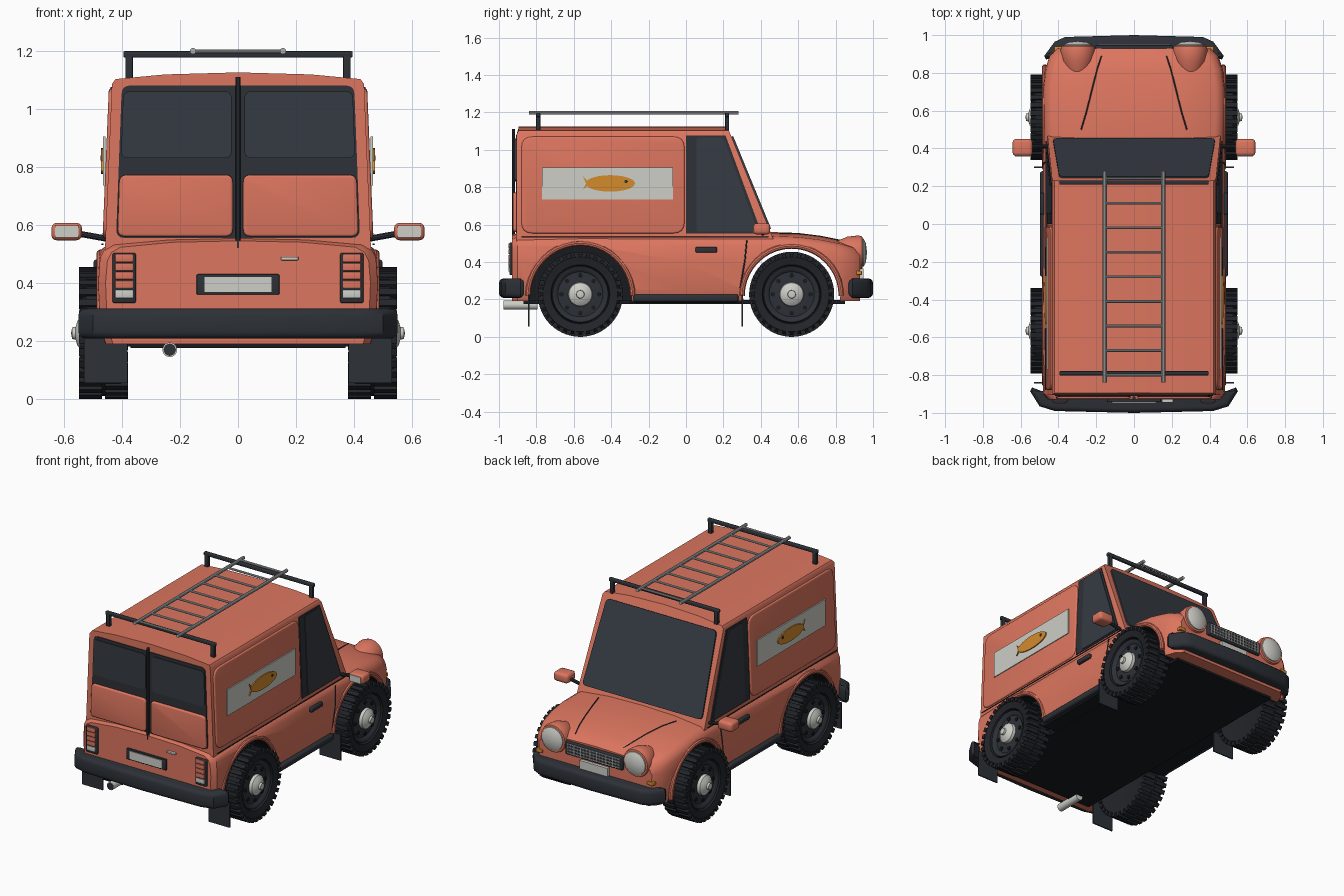
import bpy, bmesh, math
from mathutils import Vector, Matrix

if "Cube" in bpy.data.objects:
    bpy.data.objects.remove(bpy.data.objects["Cube"])


def material(name, *rgb):
    m = bpy.data.materials.new(name)
    m.use_nodes = True
    m.diffuse_color = (*rgb, 1)
    m.node_tree.nodes["Principled BSDF"].inputs["Base Color"].default_value = (*rgb, 1)
    return m


PAINT = material("coral paint", .72, .18, .115)
GLASS = material("smoked glass", .036, .044, .056)
TRIM = material("dark trim", .026, .031, .039)
RUBBER = material("tyre rubber", .016, .018, .023)
FLOOR = material("underside black", .009, .010, .013)
WHITE = material("off white", .62, .62, .58)
STEEL = material("ladder steel", .42, .43, .42)
GOLD = material("gold", .66, .26, .025)


def finish(name, bm, mat):
    bmesh.ops.recalc_face_normals(bm, faces=bm.faces)
    me = bpy.data.meshes.new(name)
    bm.to_mesh(me)
    bm.free()
    me.materials.append(mat)
    ob = bpy.data.objects.new(name, me)
    bpy.context.collection.objects.link(ob)
    return ob


def box(name, loc, size, mat, bevel=0.0):
    bm = bmesh.new()
    bmesh.ops.create_cube(bm, size=1, matrix=Matrix.Translation(loc) @ Matrix.Diagonal((*size, 1)))
    if bevel:
        bmesh.ops.bevel(bm, geom=bm.edges[:], offset=bevel, segments=3, affect='EDGES', profile=.5)
    return finish(name, bm, mat)


def rounded(pts, r):
    """Replace each corner by a short curve."""
    pts, out = [Vector(p) for p in pts], []
    for i, p in enumerate(pts):
        a = p + (pts[i - 1] - p).normalized() * r
        b = p + (pts[(i + 1) % len(pts)] - p).normalized() * r
        out += [a * (1 - t) ** 2 + p * 2 * t * (1 - t) + b * t * t for t in (0, .25, .5, .75, 1)]
    return out


def plate(name, pts, out, mat, r=0.0, bevel=0.0, both=False):
    """Extrude an outline along a vector; bevel its edges on request."""
    pts = rounded(pts, r) if r else [Vector(p) for p in pts]
    bm = bmesh.new()
    base = bm.faces.new([bm.verts.new(p) for p in pts])
    top = bmesh.ops.extrude_face_region(bm, geom=[base], use_keep_orig=True)["geom"]
    bmesh.ops.translate(bm, vec=Vector(out), verts=[v for v in top if isinstance(v, bmesh.types.BMVert)])
    edges = {e for e in top if isinstance(e, bmesh.types.BMEdge)}
    if both:
        edges |= set(base.edges)
    if bevel:
        bmesh.ops.bevel(bm, geom=list(edges), offset=bevel, segments=3, affect='EDGES', profile=.5)
    return finish(name, bm, mat)


def lathe(name, profile, axis, loc, mat, steps=40):
    """Turn (radius, height) points around an axis."""
    bm = bmesh.new()
    rings = [[bm.verts.new((r * math.cos(k * math.tau / steps), r * math.sin(k * math.tau / steps), h))
              for k in range(steps)] for r, h in profile]
    for a, b in zip(rings, rings[1:]):
        for k in range(steps):
            n = (k + 1) % steps
            bm.faces.new((a[k], a[n], b[n], b[k]))
    bmesh.ops.remove_doubles(bm, verts=bm.verts, dist=1e-5)
    turn = Matrix.Rotation(math.pi / 2, 4, 'Y') if axis == 'x' else Matrix.Rotation(-math.pi / 2, 4, 'X')
    bm.transform(Matrix.Translation(loc) @ turn)
    return finish(name, bm, mat)


def tube(name, pts, r, mat):
    cu = bpy.data.curves.new(name, 'CURVE')
    cu.dimensions, cu.bevel_depth, cu.bevel_resolution, cu.use_fill_caps = '3D', r, 3, True
    sp = cu.splines.new('POLY')
    sp.points.add(len(pts) - 1)
    for q, p in zip(sp.points, pts):
        q.co = (*p, 1)
    tmp = bpy.data.objects.new(name, cu)
    bpy.context.collection.objects.link(tmp)
    bpy.context.view_layer.update()
    bm = bmesh.new()
    bm.from_mesh(bpy.data.meshes.new_from_object(tmp.evaluated_get(bpy.context.evaluated_depsgraph_get())))
    bpy.data.objects.remove(tmp)
    return finish(name, bm, mat)


def loft(name, rings, mat):
    bm = bmesh.new()
    vs = [[bm.verts.new(p) for p in ring] for ring in rings]
    n = len(vs[0])
    for a, b in zip(vs, vs[1:]):
        for k in range(n):
            bm.faces.new((a[k], a[(k + 1) % n], b[(k + 1) % n], b[k]))
    bm.faces.new(vs[0])
    bm.faces.new(vs[-1])
    return finish(name, bm, mat)


def mirrored(half):
    return half + [(-x, z) for x, z in reversed(half) if x > 0]


# Lower body with the hood, lofted along its length
rings = []
for y, w, t in ((-.93, .45, .53), (-.9, .475, .54), (-.55, .48, .545), (0, .475, .545), (.46, .475, .545),
                (.6, .48, .54), (.72, .478, .525), (.82, .465, .505), (.89, .44, .485), (.93, .4, .46)):
    half = [(w - .02, .19), (w, .25), (w + .006, .4), (w, t - .055), (w - .014, t - .025),
            (w - .045, t - .007), (w * .5, t + .01), (0, t + .015)]
    rings.append([(x, y, z) for x, z in mirrored(half)])
body = loft("lower_body", rings, PAINT)
body.data.materials.append(FLOOR)

# Wheel wells: the front one runs right through
for y, r, x, length in ((.565, .26, -.7, 1.4), (-.565, .275, .36, .4), (-.565, .275, -.76, .4)):
    cut = lathe("well_cutter", [(0, 0), (r, 0), (r, length), (0, length)], 'x', (x, y, .22), PAINT, 48)
    cut.data.materials.append(FLOOR)
    cut.hide_render = True
    for f in cut.data.polygons:
        f.material_index = 1
    mod = body.modifiers.new("well", 'BOOLEAN')
    mod.operation, mod.solver, mod.object = 'DIFFERENCE', 'EXACT', cut
    bpy.context.view_layer.objects.active = body
    bpy.ops.object.modifier_apply(modifier=mod.name)
    bpy.data.objects.remove(cut)


# Cabin with tapered walls, crowned roof and raked front
def wall(z):
    return .457 - (z - .54) * .042


def rake(z):
    return .46 - (z - .54) * .41


section = mirrored([(wall(.5), .5), (wall(1.085), 1.085), (wall(1.1) - .012, 1.102), (.25, 1.118), (0, 1.125)])
loft("cabin", [[(x, -.895 - .01 * (z < 1.09), z) for x, z in section], [(x, rake(z), z) for x, z in section]], PAINT)
plate("windshield", [(x, rake(z), z) for x, z in ((-.43, .575), (.43, .575), (.395, 1.07), (-.395, 1.07))],
      (0, .009, .004), GLASS, r=.03)

# Rear doors
plate("rear_door_recess", [(x, -.904, z) for x, z in ((-.42, .555), (.42, .555), (.4, 1.08), (-.4, 1.08))],
      (0, -.006, 0), TRIM, r=.03)
tube("rear_door_bar", [(0, -.922, .52), (0, -.922, 1.11)], .009, TRIM)
for s in (1, -1):
    plate("rear_window", [(s * x, -.908, z) for x, z in ((.022, .83), (.403, .83), (.395, 1.06), (.022, 1.06))],
          (0, -.008, 0), GLASS, r=.025)
    plate("rear_door_panel", [(s * x, -.908, z) for x, z in ((.018, .56), (.415, .56), (.408, .772), (.018, .772))],
          (0, -.018, 0), PAINT, r=.025, bevel=.008)
    # Tail lamps
    box("tail_lamp_frame", (s * .392, -.93, .417), (.08, .03, .172), TRIM, .006)
    for k in range(4):
        box("tail_lamp_lens", (s * .392, -.945, .485 - k * .03), (.062, .01, .026), PAINT, .003)
    box("reverse_lamp", (s * .392, -.945, .362), (.062, .01, .028), WHITE, .003)
box("rear_plate_frame", (0, -.933, .395), (.285, .02, .07), TRIM, .004)
box("rear_plate", (0, -.943, .395), (.232, .01, .052), WHITE)
box("rear_handle", (.178, -.935, .484), (.06, .02, .012), WHITE, .003)

# Sides
for s in (1, -1):
    def side(pts, lift=0.0):
        return [(s * (wall(z) + lift), y, z) for y, z in pts]
    plate("cargo_panel", side([(-.88, .553), (-.008, .553), (-.008, 1.07), (-.88, 1.07)], -.002),
          (s * .012, 0, 0), PAINT, r=.06, bevel=.009)
    plate("door_frame", side([(0, .552), (.405, .552), (.212, 1.075), (0, 1.075)], -.002), (s * .007, 0, 0), TRIM)
    plate("door_window", side([(.055, .562), (.385, .562), (.2, 1.065), (.055, 1.065)]), (s * .009, 0, 0), GLASS, r=.02)
    plate("sign", [(s * .456, y, z) for y, z in ((-.77, .735), (-.07, .735), (-.07, .905), (-.77, .905))],
          (s * .008, 0, 0), WHITE)
    arc = [math.radians(a) for a in range(-160, 161, 10)]
    fish = [(-.405 + .132 * math.cos(a), .82 + .044 * math.sin(a)) for a in arc]
    plate("fish", [(s * .463, y, z) for y, z in fish + [(-.552, .86), (-.535, .82), (-.552, .785)]],
          (s * .008, 0, 0), GOLD)
    lathe("fish_eye", [(0, -.003), (.009, -.003), (.009, .003), (0, .003)], 'x', (s * .471, -.32, .83), TRIM, 12)
    box("door_handle", (s * .485, .108, .465), (.024, .115, .03), TRIM, .007)
    tube("door_seam", [(s * .473, .325, .515), (s * .48, .315, .41), (s * .476, .29, .26)], .004, TRIM)
    tube("waist_seam", [(s * .468, -.88, .533), (s * .466, .44, .533)], .003, TRIM)
    tube("hood_seam", [(s * x, y, z) for x, y, z in ((.28, .5, .551), (.25, .6, .549), (.22, .72, .535),
                                                     (.195, .82, .515), (.172, .89, .494))], .004, TRIM)
    box("sill", (s * .48, 0, .207), (.035, .56, .04), TRIM, .012)
    for y, r in ((.565, .265), (-.565, .28)):
        tube("arch_lip", [(s * .473, y + r * math.cos(a), .22 + r * math.sin(a))
                          for a in (math.radians(d) for d in range(0, 181, 9))], .015, PAINT)
    # Mirrors
    tube("mirror_arm", [(s * .45, .41, .552), (s * .55, .41, .57)], .011, TRIM)
    box("mirror", (s * .59, .405, .577), (.105, .09, .06), PAINT, .018)
    box("mirror_glass", (s * .59, .36, .577), (.08, .006, .042), WHITE)
    for y in (-.84, .3):
        box("mud_flap", (s * .455, y, .14), (.15, .008, .17), TRIM)
    # Headlamps
    lathe("headlamp_housing", [(0, -.12), (.06, -.12), (.085, -.06), (.092, 0), (.086, .02), (.075, .022), (0, .02)],
          'y', (s * .297, .922, .45), PAINT)
    lathe("headlamp_lens", [(0, .01), (.077, .01), (.074, .028), (.05, .04), (0, .046)], 'y', (s * .297, .922, .45), WHITE)
    box("indicator", (s * .4, .925, .342), (.045, .03, .022), GOLD, .004)

# Front grille and plate
box("grille", (0, .932, .42), (.41, .03, .085), TRIM, .006)
for k in range(4):
    box("grille_bar", (0, .948, .392 + k * .019), (.38, .008, .005), STEEL)
for k in range(17):
    box("grille_rib", (-.184 + k * .023, .948, .42), (.005, .008, .065), STEEL)
box("front_plate", (0, .94, .338), (.2, .02, .055), WHITE)

# Bumpers, underside and exhaust
for name, half in (("rear_bumper", [(0, -1), (.42, -.99), (.5, -.965), (.55, -.885), (.54, -.865), (.45, -.9), (0, -.91)]),
                   ("front_bumper", [(0, 1), (.365, .99), (.42, .965), (.475, .89), (.465, .87), (.39, .9), (0, .91)])):
    outline = half + [(-x, y) for x, y in reversed(half) if x > 0]
    plate(name, [(x, y, .208) for x, y in outline], (0, 0, .104), TRIM, bevel=.025, both=True)
box("underside", (0, -.01, .186), (.74, 1.72, .02), FLOOR)
box("underside_middle", (0, 0, .187), (.93, .6, .012), FLOOR)
lathe("exhaust", [(0, -.08), (.025, -.08), (.025, .1), (0, .1)], 'y', (-.235, -.895, .17), WHITE, 20)
lathe("exhaust_hole", [(0, 0), (.021, 0), (.021, .002), (0, .002)], 'y', (-.235, -.977, .17), TRIM, 20)

# Wheels: one set of meshes, placed four times
parts = [lathe("tyre", [(0, -.07), (.15, -.075), (.2, -.083), (.217, -.06), (.217, .06), (.2, .083), (.158, .072),
                        (.15, .04), (0, .04)], 'x', (0, 0, 0), RUBBER),
         lathe("rim", [(.156, .04), (.148, .066), (.132, .062), (.12, .05), (.07, .056), (0, .056)], 'x', (0, 0, 0), TRIM),
         lathe("hubcap", [(.066, .05), (.062, .075), (.042, .09), (.022, .096), (.02, .108), (0, .112)],
               'x', (0, 0, 0), WHITE)]
tread, bolts = bmesh.new(), bmesh.new()
for k in range(64):
    spin = Matrix.Rotation(math.tau * k / 64, 4, 'X')
    bmesh.ops.create_cube(tread, size=1, matrix=spin @ Matrix.Translation((.045 if k % 2 else -.045, 0, .214))
                          @ Matrix.Diagonal((.08, .026, .026, 1)))
for k in range(8):
    bmesh.ops.create_cone(bolts, cap_ends=True, segments=12, radius1=.012, radius2=.012, depth=.01,
                          matrix=Matrix.Rotation(math.tau * k / 8, 4, 'X') @ Matrix.Translation((.054, 0, .1))
                          @ Matrix.Rotation(math.pi / 2, 4, 'Y'))
parts += [finish("tread", tread, RUBBER), finish("rim_hole", bolts, FLOOR)]
for part in parts:
    for i, (s, y) in enumerate(((1, .565), (1, -.565), (-1, .565), (-1, -.565))):
        ob = part if i == 0 else bpy.data.objects.new(part.name, part.data)
        if i:
            bpy.context.collection.objects.link(ob)
        ob.location, ob.rotation_euler = (s * .463, y, .227), (0, 0, 0 if s > 0 else math.pi)

# Roof rack and ladder
for y in (-.79, .22):
    box("rack_bar", (0, y, 1.187), (.79, .022, .022), TRIM, .005)
    for s in (1, -1):
        box("rack_post", (s * .375, y, 1.145), (.026, .022, .1), TRIM, .004)
for s in (1, -1):
    tube("ladder_rail", [(s * .155, -.84, 1.198), (s * .155, .28, 1.198)], .011, STEEL)
for k in range(9):
    tube("ladder_rung", [(-.155, .24 - k * .13, 1.198), (.155, .24 - k * .13, 1.198)], .007, STEEL)

# Smooth the curved surfaces and keep the edges crisp
bpy.ops.object.select_all(action='DESELECT')
for ob in bpy.context.collection.objects:
    if ob.type == 'MESH':
        ob.select_set(True)
        bpy.context.view_layer.objects.active = ob
bpy.ops.object.shade_smooth_by_angle(angle=math.radians(35))
